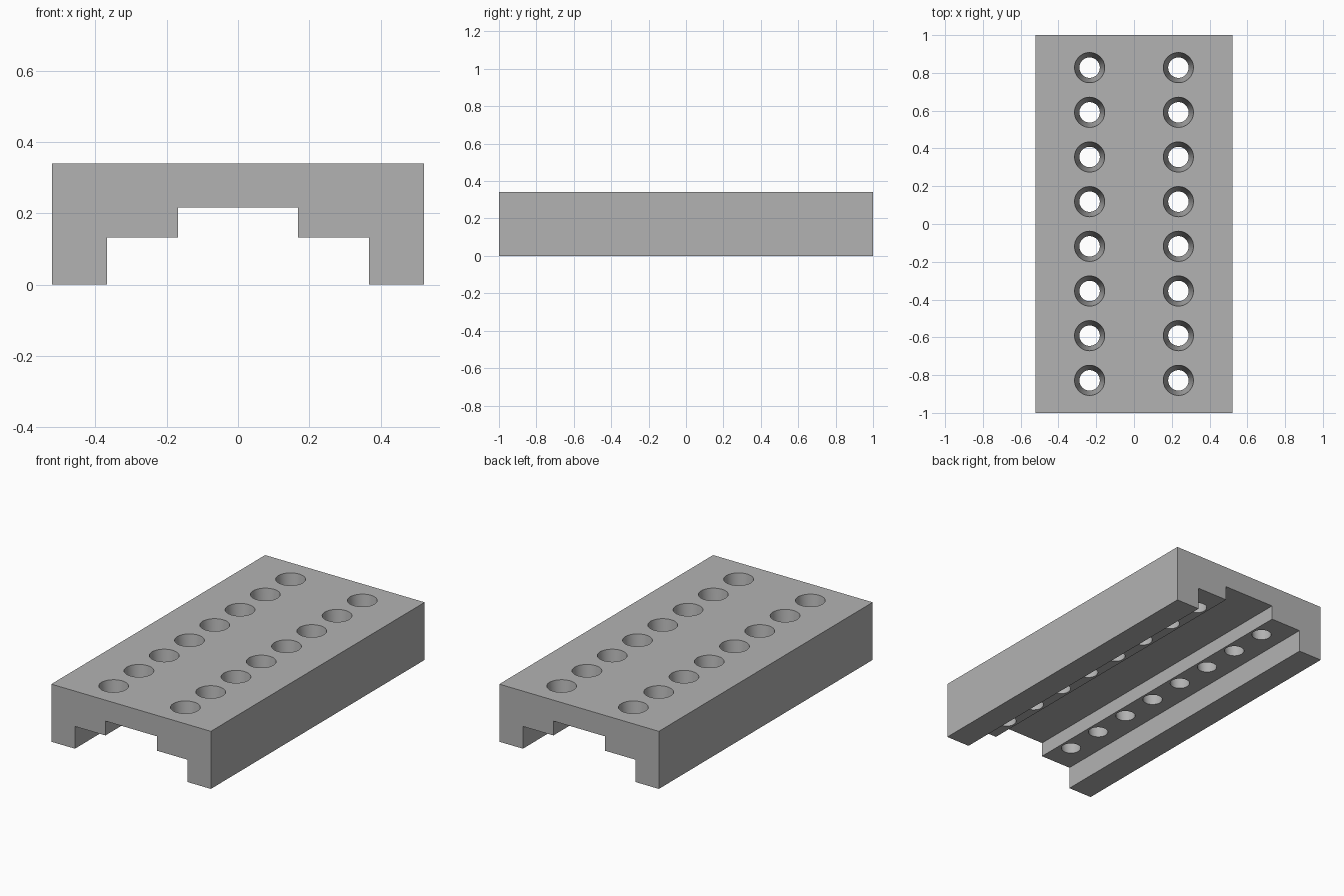
import bpy
import bmesh
from mathutils import Matrix

cube = bpy.data.objects.get("Cube")
if cube:
    bpy.data.objects.remove(cube, do_unlink=True)

HALF_LENGTH = 1.0
TOP = 0.341
LEDGE = 0.132
HOLE_X, HOLE_PITCH = 0.235, 0.2365
HOLE_TOP_R, HOLE_BOTTOM_R = 0.08, 0.054

grey = bpy.data.materials.new("plain grey")
grey.use_nodes = True
colour = (0.45, 0.45, 0.45, 1)
grey.diffuse_color = colour
grey.node_tree.nodes["Principled BSDF"].inputs["Base Color"].default_value = colour


def add_object(name, bm):
    bmesh.ops.recalc_face_normals(bm, faces=bm.faces)
    mesh = bpy.data.meshes.new(name)
    bm.to_mesh(mesh)
    bm.free()
    mesh.materials.append(grey)
    obj = bpy.data.objects.new(name, mesh)
    bpy.context.collection.objects.link(obj)
    return obj


# Channelled block: mirrored stepped profile extruded along its length
half = [(0.168, 0.217), (0.168, LEDGE), (0.368, LEDGE),
        (0.368, 0), (0.5225, 0), (0.5225, TOP)]
profile = half + [(-x, z) for x, z in reversed(half)]
bm = bmesh.new()
face = bm.faces.new([bm.verts.new((x, -HALF_LENGTH, z)) for x, z in profile])
extruded = bmesh.ops.extrude_face_region(bm, geom=[face])["geom"]
bmesh.ops.translate(bm, vec=(0, 2 * HALF_LENGTH, 0),
                    verts=[v for v in extruded if isinstance(v, bmesh.types.BMVert)])
block = add_object("channelled_block", bm)

# Tapered hole cutters: two rows of eight, overshooting both surfaces
over = 0.02
depth = TOP - LEDGE
slope = (HOLE_TOP_R - HOLE_BOTTOM_R) / depth
bm = bmesh.new()
for x in (-HOLE_X, HOLE_X):
    for i in range(8):
        bmesh.ops.create_cone(
            bm, cap_ends=True, segments=48,
            radius1=HOLE_BOTTOM_R - slope * over,
            radius2=HOLE_TOP_R + slope * over,
            depth=depth + 2 * over,
            matrix=Matrix.Translation((x, (i - 3.5) * HOLE_PITCH, (TOP + LEDGE) / 2)))
cutter = add_object("hole_cutters", bm)
cutter.hide_render = True

# Cut the holes, then drop the cutters
cut = block.modifiers.new("holes", "BOOLEAN")
cut.operation = "DIFFERENCE"
cut.solver = "EXACT"
cut.object = cutter
bpy.ops.object.select_all(action="DESELECT")
block.select_set(True)
bpy.context.view_layer.objects.active = block
bpy.ops.object.modifier_apply(modifier=cut.name)
bpy.data.objects.remove(cutter, do_unlink=True)

# Smooth hole walls with sharp block edges
bpy.ops.object.shade_smooth_by_angle()
